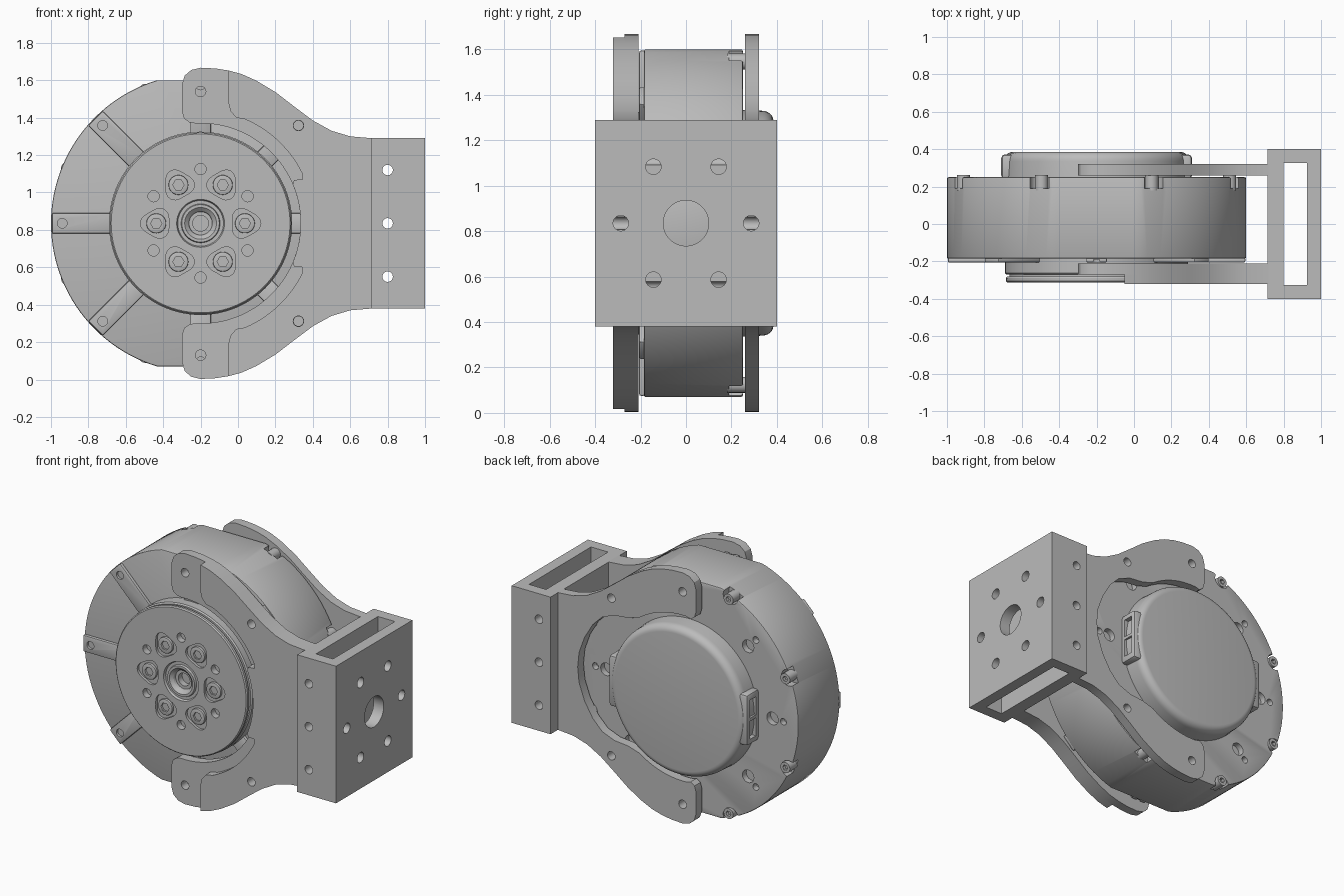
import bpy, bmesh
from math import sin, cos, radians, pi

cube = bpy.data.objects.get("Cube")
if cube:
    bpy.data.objects.remove(cube)

grey = bpy.data.materials.new("machined grey")
grey.use_nodes = True
grey.diffuse_color = (0.5, 0.5, 0.5, 1)
grey.node_tree.nodes["Principled BSDF"].inputs["Base Color"].default_value = (0.5, 0.5, 0.5, 1)

CX, CZ = -0.2, 0.835          # motor axis, running along y
EIGHTHS = [i * 45 for i in range(8)]
SIXTHS = [i * 60 for i in range(6)]


def polar(r, deg):
    """Point at radius r and angle deg about the motor axis."""
    return CX + r * cos(radians(deg)), CZ + r * sin(radians(deg))


def circle(c, r, n=32):
    return [(c[0] + r * cos(2 * pi * i / n), c[1] + r * sin(2 * pi * i / n)) for i in range(n)]


def rect(a0, a1, b0, b1):
    return [(a0, b0), (a1, b0), (a1, b1), (a0, b1)]


def prism(pts, lo, hi, axis="y"):
    """Outline extruded along an axis: (x,z) for y, (y,z) for x, (x,y) for z."""
    return pts, lo, hi, axis


def place(p, d, axis):
    a, b = p
    return {"x": (d, a, b), "y": (a, d, b), "z": (a, b, d)}[axis]


def finish(name, bm):
    bmesh.ops.recalc_face_normals(bm, faces=bm.faces)
    mesh = bpy.data.meshes.new(name)
    bm.to_mesh(mesh)
    bm.free()
    ob = bpy.data.objects.new(name, mesh)
    bpy.context.collection.objects.link(ob)
    mesh.materials.append(grey)
    return ob


def solid(name, prisms):
    bm = bmesh.new()
    for pts, lo, hi, axis in prisms:
        ends = [[bm.verts.new(place(p, d, axis)) for p in pts] for d in (lo, hi)]
        bm.faces.new(ends[0])
        bm.faces.new(ends[1])
        for i in range(len(pts)):
            j = (i + 1) % len(pts)
            bm.faces.new((ends[0][i], ends[0][j], ends[1][j], ends[1][i]))
    return finish(name, bm)


def lathe(name, profile, n=96):
    """Closed solid of revolution about the motor axis from (radius, y) points."""
    bm = bmesh.new()
    rings = [[bm.verts.new((x, y, z)) for x, z in circle((CX, CZ), r, n)] for r, y in profile]
    for a, b in zip(rings, rings[1:]):
        for i in range(n):
            j = (i + 1) % n
            bm.faces.new((a[i], a[j], b[j], b[i]))
    bm.faces.new(rings[0])
    bm.faces.new(rings[-1])
    return finish(name, bm)


def activate(ob):
    bpy.ops.object.select_all(action="DESELECT")
    ob.select_set(True)
    bpy.context.view_layer.objects.active = ob


def bevel(ob, width, segments=2):
    activate(ob)
    m = ob.modifiers.new("bevel", "BEVEL")
    m.width, m.segments, m.limit_method, m.angle_limit = width, segments, "ANGLE", radians(50)
    bpy.ops.object.modifier_apply(modifier=m.name)


def cut(ob, prisms):
    cutter = solid("cutter", prisms)
    cutter.hide_render = True
    activate(ob)
    m = ob.modifiers.new("cut", "BOOLEAN")
    m.operation, m.solver, m.object = "DIFFERENCE", "EXACT", cutter
    bpy.ops.object.modifier_apply(modifier=m.name)
    bpy.data.objects.remove(cutter)


def smooth(ob):
    activate(ob)
    bpy.ops.object.shade_smooth_by_angle(angle=radians(30))


# Motor housing: round drum with flats on top and bottom
drum = [(x, min(max(z, CZ - 0.765), CZ + 0.765)) for x, z in circle((CX, CZ), 0.8, 128)]
housing = solid("motor_housing", [prism(drum, -0.185, 0.25)])
bevel(housing, 0.008)
pockets = [prism(circle(polar(0.79, a + 22.5), 0.055, 20), 0.19, 0.3) for a in EIGHTHS]
for a in EIGHTHS:
    pockets.append(prism(circle(polar(0.61, a), 0.042, 20), 0.21, 0.3))
    pockets.append(prism(circle(polar(0.69, a), 0.022, 16), 0.21, 0.3))
cut(housing, pockets)

# Rim screws in the housing pockets
rim_screws = solid("rim_screws", [prism(circle(polar(0.77, a + 22.5), 0.035, 20), 0.18, 0.262)
                                  for a in EIGHTHS])
cut(rim_screws, [prism(circle(polar(0.77, a + 22.5), 0.018, 6), 0.24, 0.3) for a in EIGHTHS])

# Raised radial ribs on the front
ribs = []
for a in EIGHTHS:
    c, s = cos(radians(a)), sin(radians(a))
    end = 0.76 if a in (90, 270) else 0.795
    ribs.append(prism([(CX + r * c - w * s, CZ + r * s + w * c)
                       for r, w in ((0.45, -0.055), (end, -0.055), (end, 0.055), (0.45, 0.055))],
                      -0.206, -0.18))
front_ribs = solid("front_ribs", ribs)
bevel(front_ribs, 0.008)
cut(front_ribs, [prism(circle(polar(0.74, a), 0.026, 20), -0.3, -0.19) for a in EIGHTHS])

# Output flange with grooved rim and stepped centre bore
flange = lathe("output_flange", [
    (0.49, -0.18), (0.49, -0.262), (0.482, -0.27), (0.465, -0.27), (0.465, -0.282),
    (0.48, -0.282), (0.485, -0.29), (0.485, -0.305), (0.478, -0.312), (0.128, -0.312),
    (0.122, -0.298), (0.104, -0.298), (0.1, -0.312), (0.085, -0.312), (0.066, -0.295),
    (0.062, -0.28), (0.042, -0.28), (0.042, -0.24)])
holes = [prism(circle(polar(0.29, a + 30), 0.03, 20), -0.4, -0.27) for a in SIXTHS]
for a in SIXTHS:
    px, pz = polar(0.237, a)
    lobes = []
    for i in range(36):
        t = 2 * pi * i / 36
        r = 0.076 + 0.009 * cos(3 * (t - radians(a)))
        lobes.append((px + r * cos(t), pz + r * sin(t)))
    holes.append(prism(lobes, -0.4, -0.295))
cut(flange, holes)

# Socket screws in the flange
flange_screws = solid("flange_screws", [prism(circle(polar(0.237, a), 0.053, 24), -0.311, -0.29)
                                        for a in SIXTHS])
bevel(flange_screws, 0.005)
cut(flange_screws, [prism(circle(polar(0.237, a), 0.03, 6), -0.4, -0.298) for a in SIXTHS])

# Rear cover with rounded edge
cover = lathe("rear_cover", [(0.5, 0.24), (0.495, 0.335)] + [
    (0.45 + 0.045 * cos(radians(t)), 0.335 + 0.05 * sin(radians(t))) for t in range(15, 91, 15)])

# Connector sockets on both sides of the cover
for name, s in (("left_connector", 1), ("right_connector", -1)):
    x0, x1 = sorted((CX + s * 0.4, CX + s * 0.51))
    block = solid(name, [prism(rect(x0, x1, CZ - 0.17, CZ + 0.17), 0.24, 0.372)])
    bevel(block, 0.02)
    m0, m1 = sorted((CX + s * 0.47, CX + s * 0.6))
    cut(block, [prism(rect(m0, m1, CZ + lo, CZ + lo + 0.12), 0.28, 0.345) for lo in (-0.13, 0.01)])
    smooth(block)

# Bracket arms: half outlines as (x, height above the axis), mirrored below it
EDGE = [(0.72, 0.455), (0.6, 0.465), (0.5, 0.495), (0.4, 0.55), (0.3, 0.625), (0.2, 0.702),
        (0.1, 0.762), (0.02, 0.798), (-0.05, 0.817)]
TAB = [(-0.12, 0.828), (-0.2, 0.832), (-0.25, 0.82), (-0.285, 0.79), (-0.3, 0.74),
       (-0.3, 0.6), (-0.288, 0.56), (-0.26, 0.54)]


def arc(r, a0, a1, n=14):
    return [(x, z - CZ) for x, z in (polar(r, a0 + (a1 - a0) * i / n) for i in range(n + 1))]


def arm(name, half, lo, hi):
    pts = [(x, CZ + h) for x, h in half] + [(x, CZ - h) for x, h in reversed(half) if h > 0.001]
    ob = solid(name, [prism(pts, lo, hi)])
    drill = [(CX, CZ + s * 0.705) for s in (1, -1)] + [polar(0.74, a) for a in (45, -45)]
    cut(ob, [prism(circle(p, 0.028, 24), -0.5, 0.5) for p in drill])
    smooth(ob)


arm("front_arm_inner_layer", EDGE + TAB + arc(0.535, 93, 0, 24), -0.27, -0.21)
arm("front_arm_outer_layer",
    EDGE + [(-0.05, 0.64), (-0.04, 0.6), (-0.01, 0.565)] + arc(0.605, 67, 26)
    + [(0.345, 0.235), (0.3, 0.232)] + arc(0.535, 23, 0), -0.322, -0.27)
arm("rear_arm", EDGE + TAB + arc(0.55, 93, 55)
    + [(0.2, 0.425), (0.3, 0.415), (0.39, 0.38), (0.46, 0.31), (0.52, 0.21), (0.56, 0.1), (0.57, 0)],
    0.26, 0.322)

# Mounting block: open box with bolt pattern
block = solid("mounting_block", [prism(rect(0.715, 1, 0.38, 1.29), -0.4, 0.4)])
cut(block, [prism(rect(0.8, 0.925, -0.325, 0.325), 0, 2, "z")])
cut(block, [prism(circle((0.8, CZ + h), 0.028, 24), -0.6, 0.6) for h in (-0.285, 0, 0.285)])
bolts = [prism(circle((0, CZ), 0.1, 48), 0.6, 1.1, "x")]
for a in SIXTHS:
    bolts.append(prism(circle((0.287 * cos(radians(a)), CZ + 0.287 * sin(radians(a))), 0.034, 24),
                       0.87, 1.1, "x"))
cut(block, bolts)

for ob in (housing, rim_screws, front_ribs, flange, flange_screws, cover, block):
    smooth(ob)
